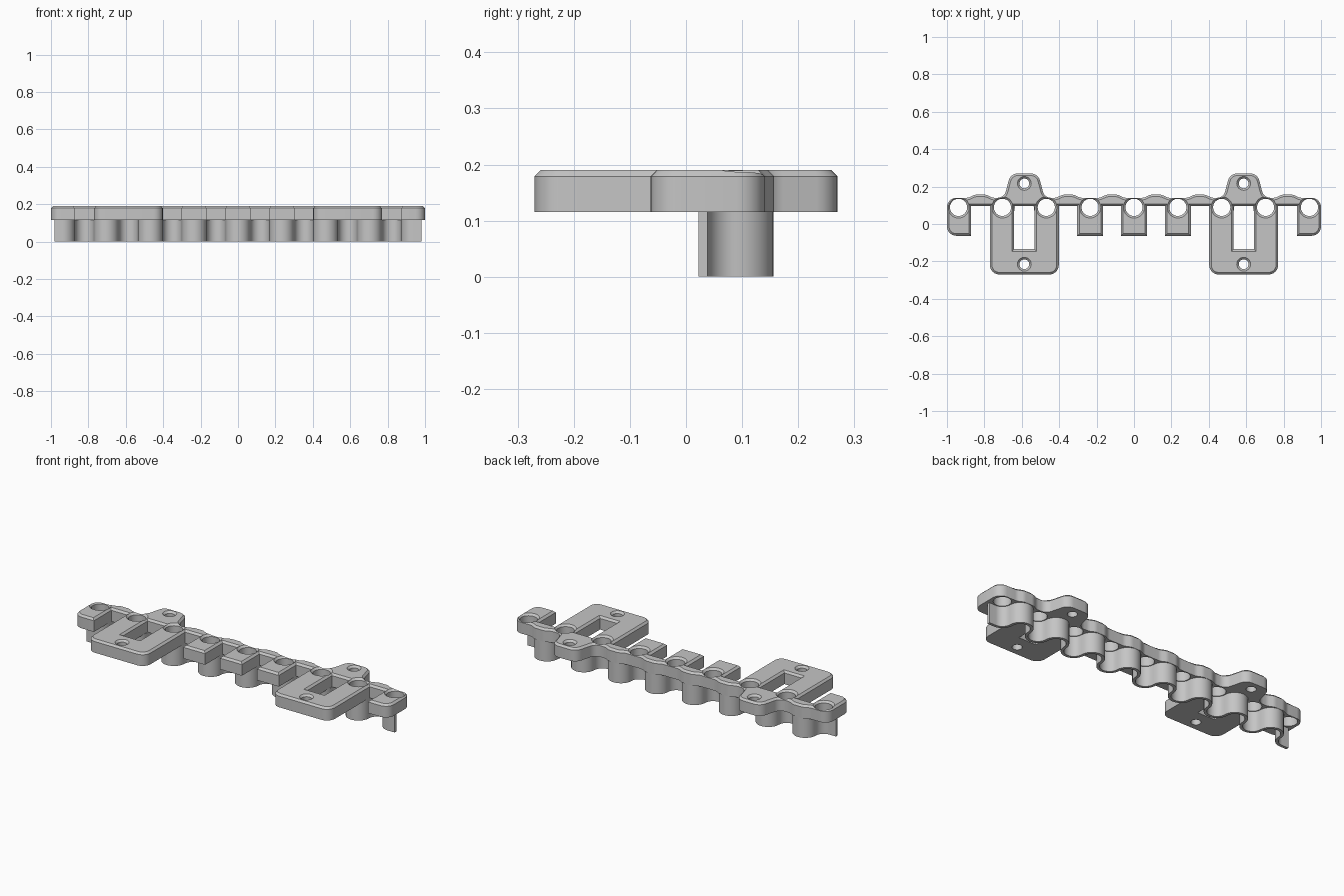
import bpy, bmesh
from math import sin, cos, tan, pi, radians
from mathutils import Vector

if "Cube" in bpy.data.objects:
    bpy.data.objects.remove(bpy.data.objects["Cube"])

PITCH, HOLE_Y = 0.2345, 0.089
BASE, TOP, CHAMFER = 0.115, 0.19, 0.011

grey = bpy.data.materials.new("plastic grey")
grey.use_nodes = True
colour = (0.56, 0.56, 0.56, 1)
grey.diffuse_color = colour
grey.node_tree.nodes["Principled BSDF"].inputs["Base Color"].default_value = colour


def arc(cx, cy, r, start, end, steps=14):
    angles = [radians(start + (end - start) * i / steps) for i in range(steps + 1)]
    return [Vector((cx + r * cos(a), cy + r * sin(a))) for a in angles]


def rounded(corners, steps=6):
    """Polygon corners (x, y, radius) turned into points with rounded corners."""
    points = []
    for i, (x, y, r) in enumerate(corners):
        p = Vector((x, y))
        if not r:
            points.append(p)
            continue
        a = (Vector(corners[i - 1][:2]) - p).normalized()
        b = (Vector(corners[(i + 1) % len(corners)][:2]) - p).normalized()
        turn = pi - a.angle(b)
        start = p + a * r * tan(turn / 2)
        middle = p + (a + b).normalized() * r / cos(turn / 2)
        side = (p - start).normalized()
        for k in range(steps + 1):
            t = turn * k / steps
            points.append(middle + (start - middle) * cos(t) + side * r * sin(t))
    return points


def inset(points, d):
    """Move a clockwise outline inwards by d."""
    result = []
    for i, p in enumerate(points):
        u = (p - points[i - 1]).normalized()
        v = (points[(i + 1) % len(points)] - p).normalized()
        n, m = Vector((u.y, -u.x)), Vector((v.y, -v.x))
        result.append(p + (n + m) * d / (1 + n.dot(m)))
    return result


def prism(name, outlines, levels):
    """Stack each outline at levels (z, inset) and close both ends."""
    bm = bmesh.new()
    for outline in outlines:
        rings = [[bm.verts.new((p.x, p.y, z)) for p in (inset(outline, d) if d else outline)]
                 for z, d in levels]
        for low, high in zip(rings, rings[1:]):
            for i in range(len(low)):
                bm.faces.new((low[i - 1], low[i], high[i], high[i - 1]))
        bm.faces.new(rings[0])
        bm.faces.new(rings[-1])
    bmesh.ops.recalc_face_normals(bm, faces=bm.faces)
    mesh = bpy.data.meshes.new(name)
    bm.to_mesh(mesh)
    bm.free()
    mesh.materials.append(grey)
    obj = bpy.data.objects.new(name, mesh)
    bpy.context.collection.objects.link(obj)
    return obj


def activate(obj):
    bpy.ops.object.select_all(action="DESELECT")
    obj.select_set(True)
    bpy.context.view_layer.objects.active = obj


def cut(target, outlines):
    """Cut holes whose rims are chamfered at the top."""
    levels = [(BASE - 0.05, 0), (TOP - CHAMFER, 0), (TOP + CHAMFER, -2 * CHAMFER)]
    cutter = prism("hole_cutter", outlines, levels)
    cutter.hide_render = True
    mod = target.modifiers.new("holes", "BOOLEAN")
    mod.operation, mod.solver, mod.object = "DIFFERENCE", "EXACT", cutter
    activate(target)
    bpy.ops.object.modifier_apply(modifier=mod.name)
    bpy.data.objects.remove(cutter)


# Top plate outline: back edge with bumps and a screw ear, then the front tabs
BACK, FRONT, TAB = 0.14, 0.095, -0.063
EAR = 2.5 * PITCH


def bump(x):
    return [(x - 0.065, BACK, 0.05), (x - 0.03, 0.157, 0.05),
            (x + 0.03, 0.157, 0.05), (x + 0.065, BACK, 0.05)]


def tab(right, left, y, r=0):
    return [(right, FRONT, 0), (right, y, r), (left, y, r), (left, FRONT, 0)]


half = bump(PITCH / 2) + bump(1.5 * PITCH)
half += [(EAR - 0.108, BACK, 0.045), (EAR - 0.074, 0.27, 0.05),
         (EAR + 0.074, 0.27, 0.05), (EAR + 0.108, BACK, 0.045)]
half += bump(3.5 * PITCH)
half += [(1, BACK, 0.05), (1, TAB, 0.05), (0.872, TAB, 0), (0.872, FRONT, 0)]
half += tab(EAR + 0.184, EAR - 0.184, -0.27, 0.05)
half += tab(PITCH + 0.069, PITCH - 0.069, TAB)
half += [(0.069, FRONT, 0), (0.069, TAB, 0)]
outline = rounded(half + [(-x, y, r) for x, y, r in reversed(half)])
plate = prism("top_plate", [outline], [(BASE, 0), (TOP - CHAMFER, 0), (TOP, CHAMFER)])

# Slots, screw holes and the row of round holes
slots, screws = [], []
for x in (-EAR, EAR):
    slots.append([Vector((x + a, b)) for a, b in
                  ((-0.055, -0.135), (-0.055, FRONT), (0.055, FRONT), (0.055, -0.135))])
    screws += [arc(x, y, 0.026, 360, 0, 24)[:-1] for y in (-0.215, 0.217)]
cut(plate, slots + screws)
cut(plate, [arc(i * PITCH, HOLE_Y, 0.046, 360, 0, 32)[:-1] for i in range(-4, 5)])

# Wavy wall below: cups in front of the holes, bulges between them, flat ends
CUP, WALL, END = 0.0586, 0.008, 0.98


def wave(offset):
    points = []
    for i in range(-4, 5):
        start, end = (270 if i == -4 else 180), (270 if i == 4 else 360)
        points += arc(i * PITCH, HOLE_Y, CUP + offset, start, end)
        if i < 4:
            points += arc((i + 0.5) * PITCH, HOLE_Y, PITCH / 2 - CUP - offset, 180, 0)[1:-1]
    y = points[0].y
    return [Vector((-END, y))] + points + [Vector((END, y))]


wall = prism("wavy_wall", [wave(-WALL) + wave(WALL)[::-1]], [(0, 0), (BASE + 0.001, 0)])

for obj in (plate, wall):
    activate(obj)
    bpy.ops.object.shade_smooth_by_angle(angle=radians(30))
